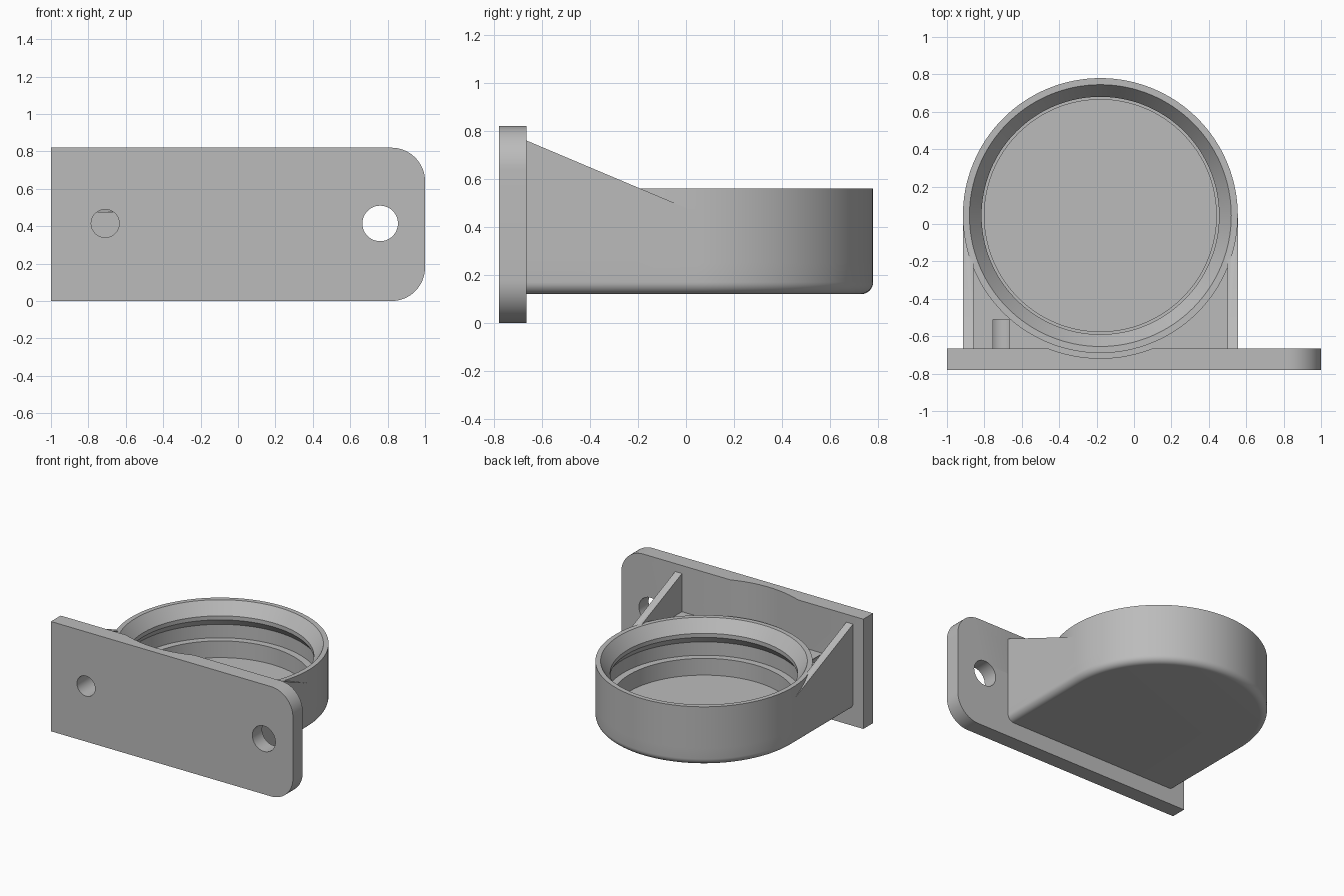
import bpy, bmesh
from math import sin, cos, pi, radians
from mathutils import Vector

cube = bpy.data.objects.get("Cube")
if cube:
    bpy.data.objects.remove(cube, do_unlink=True)

grey = bpy.data.materials.new("matte_grey")
grey.use_nodes = True
COLOUR = (0.5, 0.5, 0.5, 1)
grey.diffuse_color = COLOUR
grey.node_tree.nodes["Principled BSDF"].inputs["Base Color"].default_value = COLOUR

CX, CY, R, SEG = -0.18, 0.045, 0.735, 128    # cup axis and radius
PLATE_BACK = -0.665


def finish(name, bm):
    bmesh.ops.recalc_face_normals(bm, faces=bm.faces)
    mesh = bpy.data.meshes.new(name)
    bm.to_mesh(mesh)
    bm.free()
    mesh.materials.append(grey)
    ob = bpy.data.objects.new(name, mesh)
    bpy.context.collection.objects.link(ob)
    return ob


def prism(name, outline, direction, bevel=None):
    """Extrude a closed outline of 3D points along a direction."""
    bm = bmesh.new()
    base = bm.faces.new([bm.verts.new(p) for p in outline])
    ext = bmesh.ops.extrude_face_region(bm, geom=[base])
    moved = [g for g in ext["geom"] if isinstance(g, bmesh.types.BMVert)]
    bmesh.ops.translate(bm, vec=Vector(direction), verts=moved)
    bmesh.ops.recalc_face_normals(bm, faces=bm.faces)
    if bevel:
        bm.edges.ensure_lookup_table()
        bevel(bm)
    return finish(name, bm)


def lathe(name, profile):
    """Solid of revolution about the cup axis, capped at both ends."""
    bm = bmesh.new()
    rings = [[bm.verts.new((CX + r * cos(2 * pi * i / SEG), CY + r * sin(2 * pi * i / SEG), z))
              for i in range(SEG)] for r, z in profile]
    for a, b in zip(rings, rings[1:]):
        for i in range(SEG):
            j = (i + 1) % SEG
            bm.faces.new((a[i], a[j], b[j], b[i]))
    bm.faces.new(rings[0])
    bm.faces.new(rings[-1])
    return finish(name, bm)


def bore(name, x, z, r, y0, y1):
    ring = [(x + r * cos(2 * pi * i / 48), y0, z + r * sin(2 * pi * i / 48)) for i in range(48)]
    return prism(name, ring, (0, y1 - y0, 0))


def combine(target, tool, operation):
    mod = target.modifiers.new(operation.lower(), "BOOLEAN")
    mod.operation, mod.solver, mod.object = operation, "EXACT", tool
    bpy.context.view_layer.objects.active = target
    bpy.ops.object.modifier_apply(modifier=mod.name)
    bpy.data.objects.remove(tool, do_unlink=True)


# Mounting plate, rounded at its left end
def round_corners(bm):
    edges = [e for e in bm.edges if all(v.co.x > 0.99 for v in e.verts)
             and abs(e.verts[0].co.z - e.verts[1].co.z) < 0.01]
    bmesh.ops.bevel(bm, geom=edges, offset=0.18, segments=16, profile=0.5, affect="EDGES")


plate = prism("mounting_plate",
              [(-1, -0.78, 0), (1, -0.78, 0), (1, -0.78, 0.82), (-1, -0.78, 0.82)],
              (0, PLATE_BACK + 0.78, 0), round_corners)
combine(plate, bore("large_screw_hole", 0.76, 0.415, 0.095, -0.9, -0.5), "DIFFERENCE")
combine(plate, bore("small_screw_hole", -0.71, 0.415, 0.075, -0.9, -0.5), "DIFFERENCE")
combine(plate, lathe("clearance_recess", [(0.763, 0.475), (0.763, 1)]), "DIFFERENCE")


# Cup base: half round at the back, square against the plate, soft lower edge
def soften_bottom(bm):
    edges = [e for e in bm.edges if all(v.co.z < 0.13 for v in e.verts)
             and not all(v.co.y < PLATE_BACK + 0.01 for v in e.verts)]
    bmesh.ops.bevel(bm, geom=edges, offset=0.05, segments=8, profile=0.5, affect="EDGES")


half = [(CX + R * cos(2 * pi * i / SEG), CY + R * sin(2 * pi * i / SEG), 0.12)
        for i in range(SEG // 2 + 1)]
outline = half + [(CX - R, PLATE_BACK, 0.12), (CX + R, PLATE_BACK, 0.12)]
cup = prism("cup_holder", outline, (0, 0, 0.355), soften_bottom)

# Round wall rising above the base
combine(cup, lathe("cup_wall", [(R, 0.25), (R, 0.56)]), "UNION")

# Sloping side ribs
for side in (-1, 1):
    profile = [(PLATE_BACK, 0.76), (0.01, 0.475), (0.01, 0.3), (PLATE_BACK, 0.3)]
    rib = prism("side_rib", [(CX + side * R, y, z) for y, z in profile], (-side * 0.056, 0, 0))
    combine(cup, rib, "UNION")

# Stepped cavity: funnel mouth, retaining lip, groove, ledge and floor
cavity = [(0.62, 0.165), (0.62, 0.29), (0.67, 0.29), (0.67, 0.39),
          (0.635, 0.44), (0.635, 0.47), (0.70, 0.56), (0.70, 0.9)]
combine(cup, lathe("cavity", cavity), "DIFFERENCE")
combine(cup, bore("blind_hole", -0.71, 0.415, 0.075, -0.9, -0.51), "DIFFERENCE")

# Smooth curved surfaces, crisp edges
for ob in (plate, cup):
    bpy.ops.object.select_all(action="DESELECT")
    ob.select_set(True)
    bpy.context.view_layer.objects.active = ob
    bpy.ops.object.shade_smooth_by_angle(angle=radians(30))
